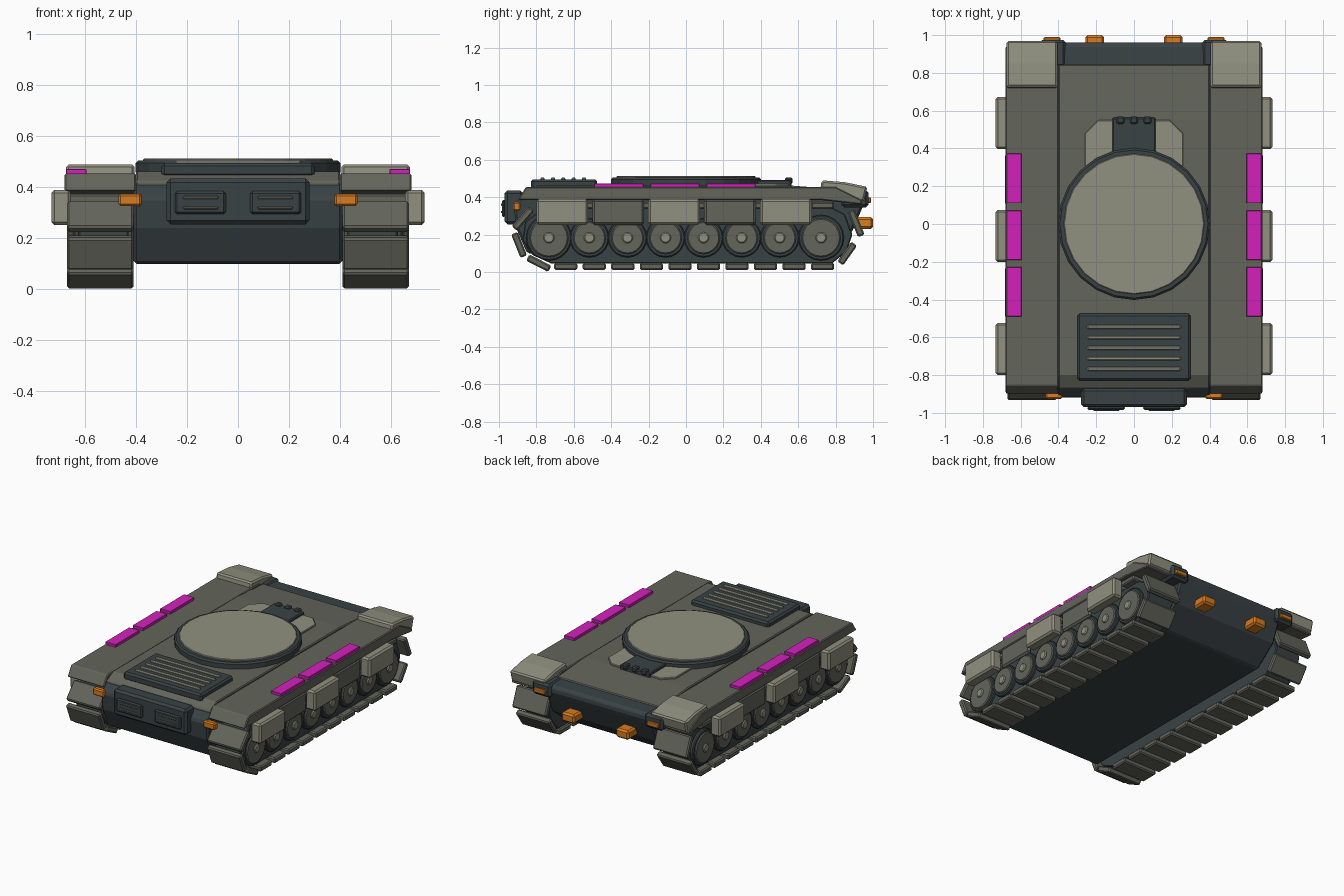
import bpy, bmesh, math
from mathutils import Matrix, Vector

if "Cube" in bpy.data.objects:
    bpy.data.objects.remove(bpy.data.objects["Cube"])


def material(name, rgb):
    m = bpy.data.materials.new(name)
    m.use_nodes = True
    m.diffuse_color = (*rgb, 1)
    m.node_tree.nodes["Principled BSDF"].inputs["Base Color"].default_value = (*rgb, 1)
    return m


OLIVE = material("olive grey", (0.125, 0.13, 0.105))
PALE = material("pale khaki", (0.28, 0.28, 0.215))
DARK = material("dark slate", (0.042, 0.055, 0.06))
MAGENTA = material("magenta", (0.65, 0.015, 0.5))
ORANGE = material("orange", (0.68, 0.2, 0.015))


def finish(name, bm, mat, bevel=0.0):
    bmesh.ops.recalc_face_normals(bm, faces=bm.faces)
    mesh = bpy.data.meshes.new(name)
    bm.to_mesh(mesh)
    bm.free()
    mesh.materials.append(mat)
    ob = bpy.data.objects.new(name, mesh)
    bpy.context.collection.objects.link(ob)
    if bevel:
        mod = ob.modifiers.new("Bevel", "BEVEL")
        mod.width, mod.segments, mod.limit_method = bevel, 1, "ANGLE"
    return ob


def box(name, x, y, z, mat, bevel=0.006, tilt=0.0):
    """Box from (min, max) ranges, optionally tilted about x."""
    bm = bmesh.new()
    bmesh.ops.create_cube(bm, size=1)
    centre = Vector([sum(r) / 2 for r in (x, y, z)])
    size = [r[1] - r[0] for r in (x, y, z)]
    bm.transform(Matrix.Translation(centre) @ Matrix.Rotation(tilt, 4, "X") @ Matrix.Diagonal((*size, 1)))
    return finish(name, bm, mat, bevel)


def prism(name, points, lo, hi, mat, bevel=0.006, axis="x"):
    """Extrude a (y, z) outline along x, or an (x, y) outline along z."""
    bm = bmesh.new()
    put = (lambda p, d: (d, *p)) if axis == "x" else (lambda p, d: (*p, d))
    face = bm.faces.new([bm.verts.new(put(p, lo)) for p in points])
    ext = bmesh.ops.extrude_face_region(bm, geom=[face])
    moved = [g for g in ext["geom"] if isinstance(g, bmesh.types.BMVert)]
    bmesh.ops.translate(bm, verts=moved, vec=put((0, 0), hi - lo))
    return finish(name, bm, mat, bevel)


def disc(name, r, centre, depth, mat, axis="x", sides=20, bevel=0.006, taper=1.0):
    bm = bmesh.new()
    bmesh.ops.create_cone(bm, cap_ends=True, segments=sides, radius1=r, radius2=r * taper, depth=depth)
    turn = Matrix.Rotation(math.pi / 2, 4, "Y") if axis == "x" else Matrix()
    bm.transform(Matrix.Translation(centre) @ turn)
    return finish(name, bm, mat, bevel)


def mirror(ob):
    """Copy the part across x = 0."""
    mod = ob.modifiers.new("Mirror", "MIRROR")
    ob.modifiers.move(len(ob.modifiers) - 1, 0)
    empty = bpy.data.objects.get("mirror_centre")
    if not empty:
        empty = bpy.data.objects.new("mirror_centre", None)
        bpy.context.collection.objects.link(empty)
        empty.hide_render = True
    mod.mirror_object = empty
    return ob


def link(name, a, b, thick=0.038):
    """Track link whose outer face runs from a to b, counter-clockwise from +x."""
    a, b = Vector(a), Vector(b)
    d = (b - a).normalized()
    inward = Vector((-d.y, d.x)) * thick
    mirror(prism(name, [a, b, b + inward, a + inward], 0.41, 0.67, OLIVE, 0.008))


# Hull and deck
prism("hull", [(-0.85, 0.1), (0.74, 0.1), (0.89, 0.22), (0.95, 0.36), (0.965, 0.4), (0.95, 0.43),
               (0.8, 0.435), (-0.86, 0.42), (-0.92, 0.36), (-0.91, 0.24)], -0.41, 0.41, DARK, 0.012)
prism("deck", [(-0.87, 0.4), (0.84, 0.4), (0.845, 0.44), (0.55, 0.463), (-0.8, 0.463), (-0.87, 0.425)],
      -0.4, 0.4, OLIVE)

# Fenders and tilted rear corner blocks
mirror(prism("fender", [(-0.9, 0.385), (0.72, 0.385), (0.94, 0.36), (0.94, 0.385), (0.8, 0.455), (-0.855, 0.455)],
             0.4, 0.68, OLIVE))
mirror(prism("rear_corner_block", [(0.715, 0.42), (0.95, 0.375), (0.97, 0.455), (0.85, 0.48), (0.725, 0.49)],
             0.405, 0.675, PALE, 0.01))
mirror(box("rear_cheek", (0.36, 0.5), (0.83, 0.975), (0.345, 0.44), DARK, 0.015))

# Side skirts: pale thick panels alternate with thin olive ones
for i in range(5):
    y = -0.8 + i * 0.299
    pale = i % 2 == 0
    mirror(box(f"skirt_panel_{i + 1}", (0.655, 0.732 if pale else 0.682), (y, y + 0.277),
               (0.252, 0.39), PALE if pale else OLIVE, 0.012))

# Magenta marker plates on the fenders
for i in range(3):
    y = -0.49 + i * 0.3
    mirror(box(f"marker_plate_{i + 1}", (0.595, 0.675), (y, y + 0.262), (0.45, 0.473), MAGENTA, 0.002))

# Running gear
mirror(prism("track_belt", [(-0.72, 0.045), (0.78, 0.045), (0.86, 0.11), (0.89, 0.2), (0.85, 0.31), (0.78, 0.345),
                            (-0.76, 0.345), (-0.86, 0.27), (-0.875, 0.17), (-0.82, 0.09)], 0.43, 0.625, DARK))
for i in range(8):
    end = i in (0, 7)
    y = -0.72 + i * 0.2035 + {0: -0.013, 7: 0.018}.get(i, 0)
    hub = 0.183
    r = 0.122 if end else 0.105
    mirror(disc(f"wheel_tyre_{i + 1}", r, (0.6, y, hub), 0.09, DARK))
    mirror(disc(f"wheel_face_{i + 1}", r - 0.018, (0.625, y, hub), 0.06, OLIVE))
    mirror(disc(f"wheel_hub_{i + 1}", 0.03, (0.65, y, hub), 0.03, PALE, sides=12))

for i in range(10):
    y = -0.643 + i * 0.1526
    link(f"bottom_link_{i + 1}", (y - 0.062, 0.01), (y + 0.062, 0.01))
    link(f"top_link_{i + 1}", (y + 0.062, 0.375), (y - 0.062, 0.375))
end_links = [((-0.855, 0.06), (-0.737, 0.0)), ((-0.935, 0.2), (-0.885, 0.075)), ((-0.84, 0.35), (-0.932, 0.245)),
             ((0.84, 0.035), (0.915, 0.14)), ((0.955, 0.2), (0.9, 0.335))]
for i, (a, b) in enumerate(end_links):
    link(f"end_link_{i + 1}", a, b)

# Front vent box
box("front_vent_box", (-0.28, 0.28), (-0.97, -0.87), (0.255, 0.435), DARK, 0.015)
mirror(box("front_vent_frame", (0.048, 0.247), (-0.985, -0.965), (0.295, 0.385), DARK, 0.008))
for i, z in enumerate((0.32, 0.36)):
    mirror(box(f"front_vent_bar_{i + 1}", (0.077, 0.215), (-0.99, -0.98), (z - 0.006, z + 0.006), OLIVE, 0.003))

# Deck grille
box("deck_grille", (-0.3, 0.3), (-0.83, -0.475), (0.44, 0.495), DARK, 0.012)
for i in range(5):
    y = -0.767 + i * 0.0555
    box(f"grille_slat_{i + 1}", (-0.248, 0.248), (y - 0.011, y + 0.011), (0.485, 0.506), PALE, 0.006)

# Turret ring, hatch and its base plate
disc("turret_ring", 0.402, (0, 0, 0.477), 0.056, DARK, "z", 24, 0.01)
disc("turret_disc", 0.372, (0, 0, 0.491), 0.046, PALE, "z", 24, 0.004)
prism("hatch_base", [(-0.26, 0.25), (0.26, 0.25), (0.26, 0.48), (0.19, 0.55), (-0.19, 0.55), (-0.26, 0.48)],
      0.44, 0.474, PALE, 0.004, "z")
box("hatch", (-0.115, 0.115), (0.36, 0.563), (0.45, 0.492), DARK, 0.006)
for i in (-1, 0, 1):
    box(f"hatch_knob_{i + 2}", (i * 0.072 - 0.021, i * 0.072 + 0.021), (0.53, 0.57), (0.47, 0.506), DARK, 0.008)

# Orange lamps
mirror(box("front_lamp", (0.378, 0.468), (-0.926, -0.885), (0.327, 0.375), ORANGE, 0.008))
mirror(box("rear_lamp", (0.39, 0.478), (0.96, 0.99), (0.368, 0.398), ORANGE, 0.005))
mirror(box("rear_tow_lamp", (0.158, 0.258), (0.89, 1.0), (0.23, 0.293), ORANGE, 0.012))
